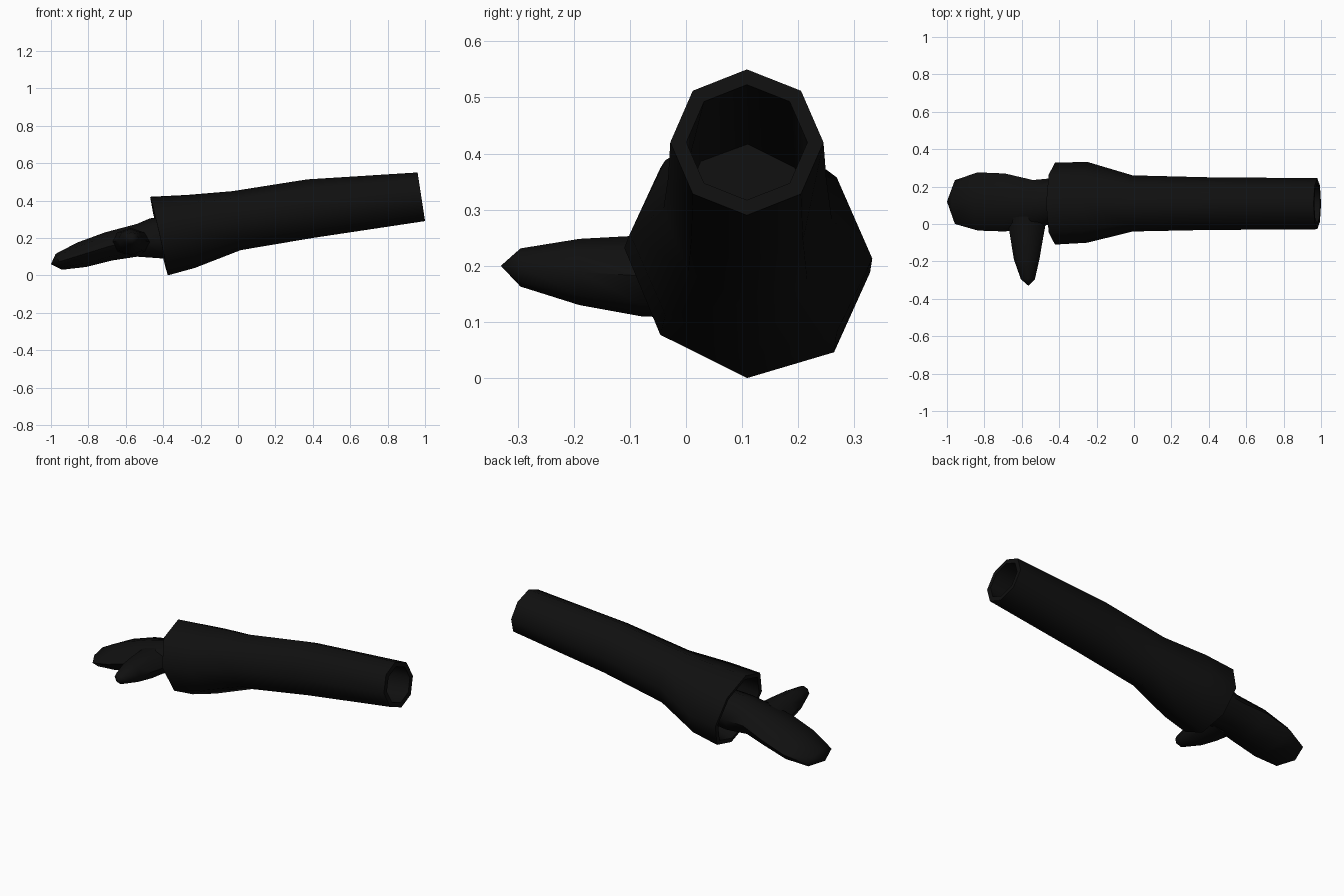
import bpy, bmesh, math
from mathutils import Vector

if "Cube" in bpy.data.objects:
    bpy.data.objects.remove(bpy.data.objects["Cube"])

black = bpy.data.materials.new("black fabric")
black.diffuse_color = (0.005, 0.005, 0.005, 1)
black.use_nodes = True
black.node_tree.nodes["Principled BSDF"].inputs["Base Color"].default_value = black.diffuse_color
SIDES = 8


def ring(top, bottom, y0, y1, tilt=0.0, scale=1.0):
    """Slanted oval section given by its top and bottom (x, z) and its y range."""
    yc = (y0 + y1) / 2
    t, b = Vector((top[0], yc, top[1])), Vector((bottom[0], yc, bottom[1]))
    c, up = (t + b) / 2, (t - b) / 2 * scale
    side = Vector((0, (y1 - y0) / 2, -tilt)) * scale
    return [c + up * math.cos(a) + side * math.sin(a)
            for a in (2 * math.pi * i / SIDES for i in range(SIDES))]


def loft(name, rings, tip=None):
    """Skin the rings; close the start with a tip point or a cap, and cap the end."""
    bm = bmesh.new()
    vs = [[bm.verts.new(p) for p in r] for r in rings]
    for a, b in zip(vs, vs[1:]):
        for i in range(SIDES):
            j = (i + 1) % SIDES
            bm.faces.new((a[i], a[j], b[j], b[i]))
    if tip:
        t = bm.verts.new(tip)
        for i in range(SIDES):
            bm.faces.new((vs[0][i], vs[0][(i + 1) % SIDES], t))
    else:
        bm.faces.new(vs[0])
    bm.faces.new(vs[-1])
    bmesh.ops.recalc_face_normals(bm, faces=bm.faces)
    me = bpy.data.meshes.new(name)
    bm.to_mesh(me)
    bm.free()
    me.materials.append(black)
    ob = bpy.data.objects.new(name, me)
    bpy.context.collection.objects.link(ob)
    bpy.ops.object.select_all(action='DESELECT')
    ob.select_set(True)
    bpy.context.view_layer.objects.active = ob
    bpy.ops.object.shade_smooth_by_angle(angle=math.radians(50))
    return ob


# Sleeve: tube flaring into a cuff, hollowed at both ends
S = [((0.96, 0.55), (1.0, 0.29), -0.028, 0.245, 0.0),
     ((0.37, 0.513), (0.40, 0.20), -0.032, 0.25, 0.0),
     ((-0.03, 0.45), (0.015, 0.135), -0.04, 0.26, 0.01),
     ((-0.27, 0.43), (-0.23, 0.04), -0.10, 0.332, 0.022),
     ((-0.47, 0.42), (-0.375, 0.0), -0.11, 0.328, 0.022)]
bore = [ring(*S[i], scale=0.79) for i in (2, 1, 0)]
outer = [ring(*s) for s in S]
cuff = [ring(*S[i], scale=0.88) for i in (4, 3)]
loft("sleeve", bore + outer + cuff)

# Mitten hand, wrist running into the cuff
H = [((-0.975, 0.115), (-0.94, 0.03), 0.0, 0.235),
     ((-0.86, 0.175), (-0.81, 0.045), -0.035, 0.276),
     ((-0.71, 0.23), (-0.67, 0.08), -0.04, 0.27),
     ((-0.54, 0.275), (-0.54, 0.10), -0.02, 0.235),
     ((-0.47, 0.305), (-0.40, 0.09), 0.0, 0.245),
     ((-0.22, 0.32), (-0.20, 0.12), 0.01, 0.24)]
loft("hand", [ring(*h) for h in H], tip=(-1.0, 0.12, 0.06))

# Thumb: sections across y as (y, x range, z range)
T = [(-0.295, -0.605, -0.53, 0.163, 0.231),
     (-0.19, -0.642, -0.506, 0.13, 0.248),
     (-0.08, -0.66, -0.487, 0.11, 0.254),
     (0.04, -0.68, -0.465, 0.105, 0.25)]
thumb = [[Vector(((x0 + x1) / 2 + (x1 - x0) / 2 * math.sin(a), y,
                  (z0 + z1) / 2 + (z1 - z0) / 2 * math.cos(a)))
          for a in (2 * math.pi * i / SIDES for i in range(SIDES))]
         for y, x0, x1, z0, z1 in T]
loft("thumb", thumb, tip=(-0.565, -0.33, 0.2))
